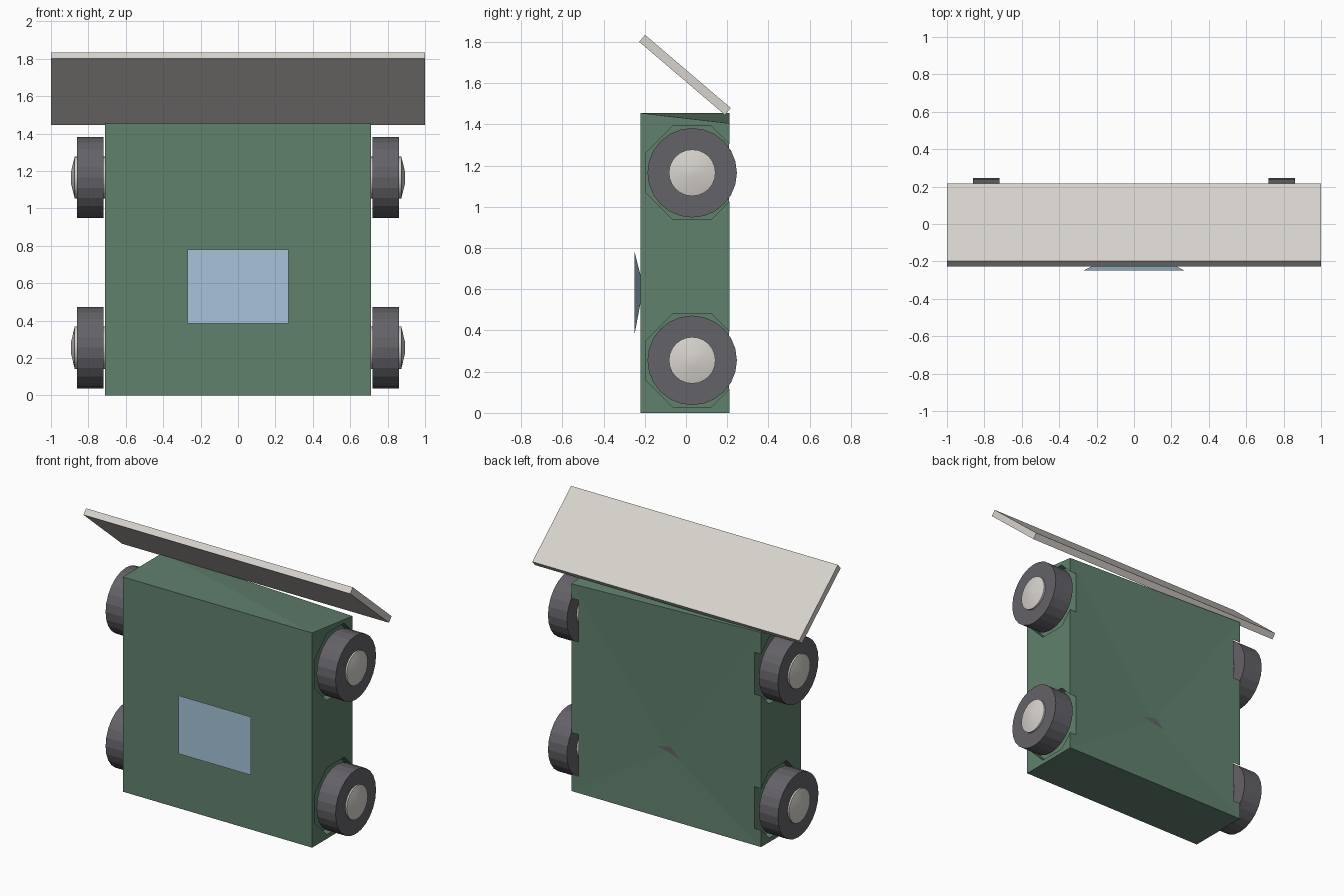
import bpy, bmesh, math
from mathutils import Matrix, Vector

cube = bpy.data.objects.get("Cube")
if cube:
    bpy.data.objects.remove(cube, do_unlink=True)


def material(name, srgb):
    lin = [((c / 255 + 0.055) / 1.055) ** 2.4 for c in srgb] + [1]
    m = bpy.data.materials.new(name)
    m.use_nodes = True
    m.diffuse_color = lin
    m.node_tree.nodes["Principled BSDF"].inputs["Base Color"].default_value = lin
    return m


GREEN = material("muted green", (97, 129, 109))
CREAM = material("warm cream", (215, 211, 205))
RUBBER = material("dark rubber", (100, 98, 104))
GLASS = material("pale blue glass", (166, 196, 217))


def finish(name, bm, mat):
    bmesh.ops.recalc_face_normals(bm, faces=bm.faces)
    me = bpy.data.meshes.new(name)
    bm.to_mesh(me)
    bm.free()
    ob = bpy.data.objects.new(name, me)
    bpy.context.collection.objects.link(ob)
    me.materials.append(mat)
    return ob


def box(size, centre):
    bm = bmesh.new()
    bmesh.ops.create_cube(bm, size=1)
    bmesh.ops.scale(bm, vec=size, verts=bm.verts)
    bmesh.ops.translate(bm, vec=centre, verts=bm.verts)
    return bm


def lathe(name, profile, side, centre, mat, sides=24, turn=0):
    """Closed solid turned about the x axis; profile is (x, radius) pairs."""
    bm = bmesh.new()
    rings = []
    for x, r in profile:
        angles = [2 * math.pi * i / sides + turn for i in range(sides)]
        rings.append([bm.verts.new((side * x, centre[0] + r * math.cos(a),
                                    centre[1] + r * math.sin(a))) for a in angles])
    for a, b in zip(rings, rings[1:]):
        for i in range(sides):
            j = (i + 1) % sides
            bm.faces.new((a[i], a[j], b[j], b[i]))
    bm.faces.new(rings[0])
    bm.faces.new(rings[-1])
    return finish(name, bm, mat)


# Body: upright box with a slightly dropped rear corner and dished back
bm = box((1.42, 0.43, 1.455), (0, -0.005, 0.7275))
back = max(bm.faces, key=lambda f: f.calc_center_median().y)
hollow = bmesh.ops.poke(bm, faces=[back])["verts"][0]
hollow.co = (0, 0.19, 0.46)
for v in bm.verts:
    if v.co.x > 0 and v.co.y > 0 and v.co.z > 1:
        v.co.z -= 0.05
bmesh.ops.triangulate(bm, faces=bm.faces)
body = finish("body", bm, GREEN)

# Wheels, hubs and the shallow octagonal wells behind them
for side, label in ((1, "left"), (-1, "right")):
    for z, level in ((1.165, "upper"), (0.255, "lower")):
        at = (0.03, z)
        well = lathe("well_cutter", [(0.66, 0.245), (0.8, 0.245)], side, at,
                     GREEN, sides=8, turn=math.pi / 8)
        mod = body.modifiers.new("well", "BOOLEAN")
        mod.operation = "DIFFERENCE"
        mod.solver = "EXACT"
        mod.object = well
        bpy.context.view_layer.objects.active = body
        bpy.ops.object.modifier_apply(modifier=mod.name)
        bpy.data.objects.remove(well, do_unlink=True)

        lathe(f"{level}_{label}_tyre", [(0.72, 0.217), (0.862, 0.217)], side, at, RUBBER)
        hub = lathe(f"{level}_{label}_hub",
                    [(0.64, 0.113), (0.873, 0.113), (0.893, 0.03)], side, at, CREAM)
        bpy.ops.object.select_all(action="DESELECT")
        hub.select_set(True)
        bpy.context.view_layer.objects.active = hub
        bpy.ops.object.shade_smooth_by_angle(angle=math.radians(35))

# Tilted roof panel
low, high = Vector((0, 0.203, 1.4625)), Vector((0, -0.213, 1.8175))
bm = box((2, (high - low).length, 0.044), (0, 0, 0))
tilt = math.atan2(low.z - high.z, low.y - high.y)
bmesh.ops.transform(bm, verts=bm.verts,
                    matrix=Matrix.Translation((low + high) / 2) @ Matrix.Rotation(tilt, 4, "X"))
finish("roof_panel", bm, CREAM)

# Front window, tapering back towards the body
bm = box((0.54, 0.028, 0.395), (0, -0.235, 0.5825))
for v in bm.verts:
    if v.co.y > -0.23:
        v.co.x *= 0.8
        v.co.z = 0.6 + (v.co.z - 0.5825) * 0.35
finish("front_window", bm, GLASS)

# Small dark slot in the hollow of the back
bm = bmesh.new()
corners = ((0.08, 0.47), (-0.02, 0.49), (-0.09, 0.43), (-0.02, 0.445))
slot = bm.faces.new([bm.verts.new((x, 0.196, z)) for x, z in corners])
bmesh.ops.solidify(bm, geom=[slot], thickness=0.006)
finish("back_slot", bm, RUBBER)
